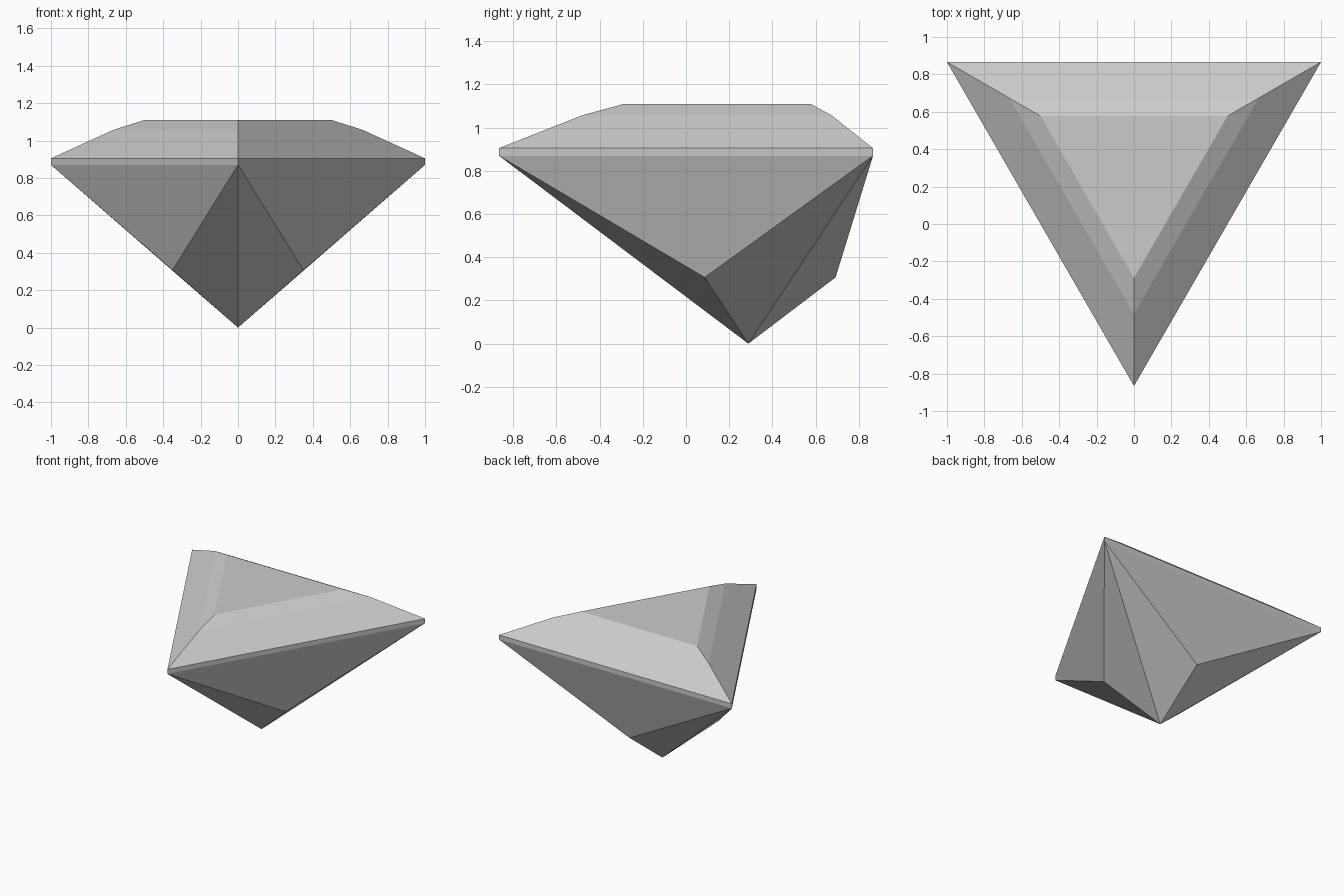
import bpy, bmesh
from math import sin, cos, pi, sqrt

old = bpy.data.objects.get("Cube")
if old:
    bpy.data.objects.remove(old, do_unlink=True)

RADIUS = 2 / sqrt(3)      # corner radius of a triangle with sides of 2
AXIS_Y = RADIUS / 4       # the gem's axis lies behind the middle of its bounds

stone = bpy.data.materials.new("pale_grey_stone")
stone.use_nodes = True
grey = (0.6, 0.6, 0.6, 1)
stone.diffuse_color = grey
stone.node_tree.nodes["Principled BSDF"].inputs["Base Color"].default_value = grey

bm = bmesh.new()


def ring(scale, z, turn=0.0):
    """Three corners around the axis, the first at the front."""
    angles = [-pi / 2 + turn + i * 2 * pi / 3 for i in range(3)]
    r = RADIUS * scale
    return [bm.verts.new((r * cos(a), AXIS_Y + r * sin(a), z)) for a in angles]


# Girdle and stepped crown, closed by the flat table
rings = [ring(1, 0.87), ring(1, 0.905), ring(0.667, 1.057), ring(0.5, 1.11)]
for low, high in zip(rings, rings[1:]):
    for i in range(3):
        j = (i + 1) % 3
        bm.faces.new((low[i], low[j], high[j], high[i]))
bm.faces.new(rings[-1])

# Pavilion: a large facet under each side, then pairs meeting at the point
girdle = rings[0]
knees = ring(0.35, 0.307, pi / 3)
point = bm.verts.new((0, AXIS_Y, 0))
for i in range(3):
    j = (i + 1) % 3
    bm.faces.new((girdle[j], girdle[i], knees[i]))
    bm.faces.new((girdle[i], point, knees[i]))
    bm.faces.new((girdle[j], knees[i], point))

bmesh.ops.recalc_face_normals(bm, faces=bm.faces)
mesh = bpy.data.meshes.new("cut_gem")
bm.to_mesh(mesh)
bm.free()
mesh.materials.append(stone)
gem = bpy.data.objects.new("cut_gem", mesh)
bpy.context.collection.objects.link(gem)
